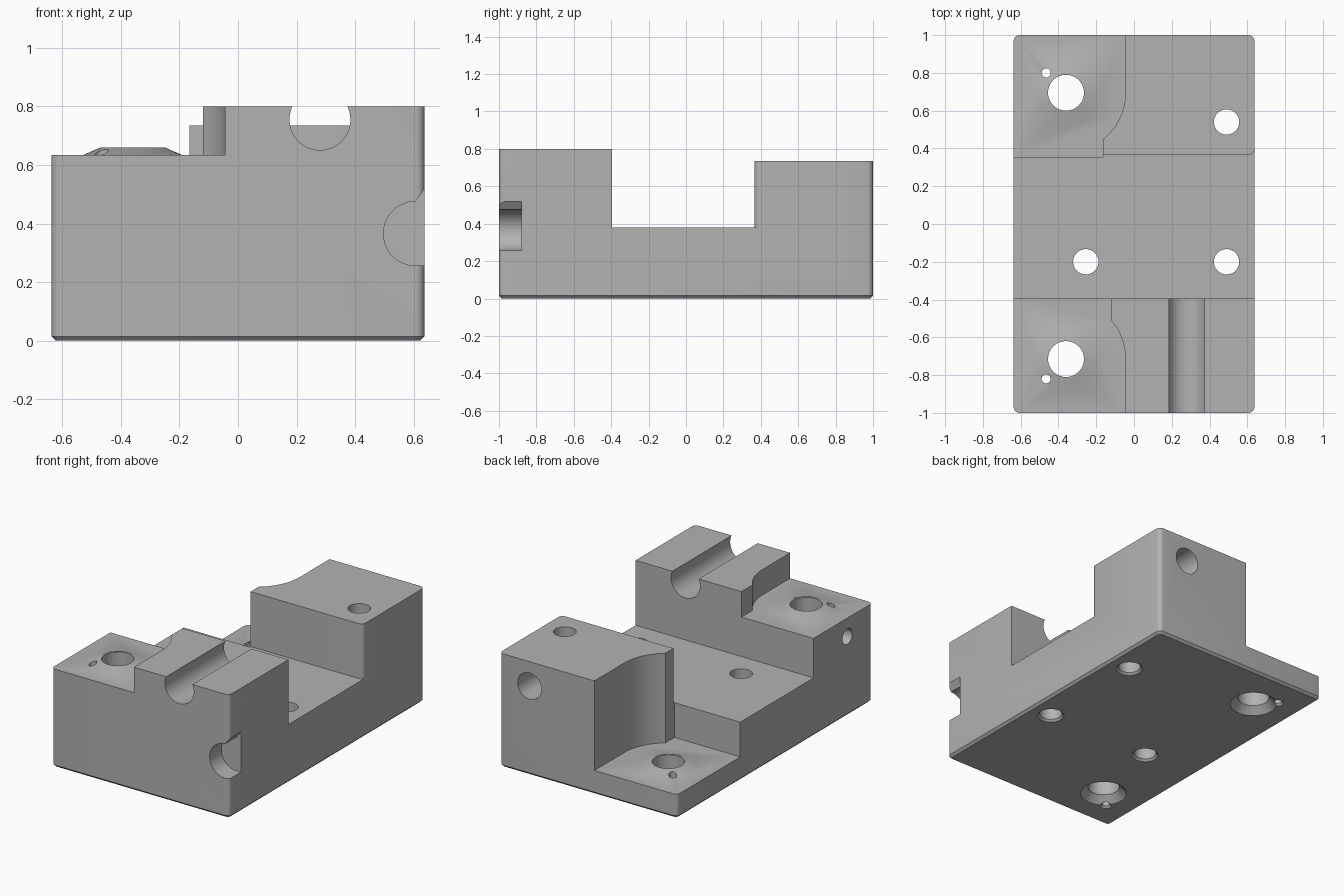
import bpy, bmesh
from math import cos, sin, radians
from mathutils import Vector

W = 0.637      # half width
L = 1.0        # half length

old = bpy.data.objects.get("Cube")
if old:
    bpy.data.objects.remove(old, do_unlink=True)

grey = bpy.data.materials.new("machined_grey")
grey.use_nodes = True
grey.diffuse_color = (0.45, 0.45, 0.45, 1)
grey.node_tree.nodes["Principled BSDF"].inputs["Base Color"].default_value = (0.45, 0.45, 0.45, 1)


def to_object(bm, name):
    bmesh.ops.recalc_face_normals(bm, faces=bm.faces)
    mesh = bpy.data.meshes.new(name)
    bm.to_mesh(mesh)
    bm.free()
    mesh.materials.append(grey)
    obj = bpy.data.objects.new(name, mesh)
    bpy.context.collection.objects.link(obj)
    return obj


def arc(cx, cy, r, start, end, steps):
    angles = [radians(start + (end - start) * i / steps) for i in range(steps + 1)]
    return [(cx + r * cos(a), cy + r * sin(a)) for a in angles]


def circle(cx, cy, r, sides=48):
    return arc(cx, cy, r, 0, 360, sides)[:-1]


def prism(name, points, axis, low, high):
    """Extrude a flat outline along one axis."""
    place = {"X": lambda p, d: (d, p[0], p[1]),
             "Y": lambda p, d: (p[0], d, p[1]),
             "Z": lambda p, d: (p[0], p[1], d)}[axis]
    bm = bmesh.new()
    face = bm.faces.new([bm.verts.new(place(p, low)) for p in points])
    new = bmesh.ops.extrude_face_region(bm, geom=[face])["geom"]
    shift = Vector(place((0, 0), high - low))
    bmesh.ops.translate(bm, vec=shift, verts=[v for v in new if isinstance(v, bmesh.types.BMVert)])
    return to_object(bm, name)


def cone(name, x, y, z, r_low, r_high, height):
    bm = bmesh.new()
    bmesh.ops.create_cone(bm, cap_ends=True, segments=48, radius1=r_low, radius2=r_high, depth=height)
    bmesh.ops.translate(bm, vec=(x, y, z + height / 2), verts=bm.verts)
    return to_object(bm, name)


# Main body: rounded vertical corners and a small chamfer under the base
R = 0.03
outline = []
for sx, sy, a in ((1, 1, 0), (-1, 1, 90), (-1, -1, 180), (1, -1, 270)):
    outline += arc(sx * (W - R), sy * (L - R), R, a, a + 90, 6)
body = prism("clamp_block", outline, "Z", 0, 0.8)
bm = bmesh.new()
bm.from_mesh(body.data)
rim = [e for e in bm.edges if all(v.co.z < 0.001 for v in e.verts)]
bmesh.ops.bevel(bm, geom=rim, offset=0.015, segments=1, affect="EDGES")
bm.to_mesh(body.data)
bm.free()


def combine(tool, operation="DIFFERENCE"):
    tool.hide_render = True
    mod = body.modifiers.new("cut", "BOOLEAN")
    mod.operation = operation
    mod.solver = "EXACT"
    mod.object = tool
    bpy.context.view_layer.objects.active = body
    bpy.ops.object.modifier_apply(modifier=mod.name)
    bpy.data.objects.remove(tool, do_unlink=True)


# Lower top of the back block
combine(prism("back_top_cut", [(-1, 0.3), (1, 0.3), (1, 1.1), (-1, 1.1)], "Z", 0.735, 1))

# Wide cross slot, leaving one rounded corner on the back block
slot = [(-1, 0.365), (-1, -0.395), (1, -0.395), (1, 0.395), (W, 0.395)]
slot += arc(W - R, 0.365 + R, R, 0, -90, 6)[1:]
combine(prism("slot_cut", slot, "Z", 0.38, 1))


# Corner pockets with a round relief about the bolt hole
def pocket(side, cy, sweep, inner, floor):
    pts = [(-0.045, side * 1.1)] + arc(-0.36, cy, 0.315, 0, -side * sweep, 12)
    pts += [(pts[-1][0], inner), (-1, inner), (-1, side * 1.1)]
    combine(prism("pocket_cut", pts, "Z", floor, 1))
    combine(cone("boss", -0.36, cy, floor - 0.012, 0.195, 0.11, 0.037), "UNION")


pocket(-1, -0.715, 40.4, -0.3, 0.635)
pocket(1, 0.695, 51.8, 0.355, 0.155)


# Vertical through holes, chamfered underneath
def drill(x, y, r, flare):
    combine(prism("drill", circle(x, y, r), "Z", -0.1, 1))
    combine(cone("countersink", x, y, -0.01, r + flare + 0.01, r - 0.01, flare + 0.02))


for x, y in ((-0.255, -0.2), (0.49, -0.2), (0.49, 0.54)):
    drill(x, y, 0.067, 0.013)
for side, y in ((-1, -0.715), (1, 0.695)):
    drill(-0.36, y, 0.095, 0.045)
    drill(-0.465, y + side * 0.105, 0.024, 0.012)

# Round groove along the top of the front block
combine(prism("groove_cut", circle(0.28, 0.755, 0.104), "Y", -1.1, -0.3))

# Round notch with a sloped lip on the front right edge
notch = arc(0.607, 0.366, 0.11, 90, 270, 24)
notch += [(0.75, 0.256), (0.75, 0.56), (0.667, 0.56)]
combine(prism("notch_cut", notch, "Y", -1.1, -0.88))

# Blind hole in the back face and cross hole in the side face
combine(prism("back_hole_cut", circle(0.42, 0.577, 0.085), "Y", 0.8, 1.1))
combine(prism("side_hole_cut", circle(-0.74, 0.515, 0.05, 32), "X", -0.8, -0.36))

# Smooth curved walls, keep machined edges crisp
bpy.ops.object.select_all(action="DESELECT")
body.select_set(True)
bpy.context.view_layer.objects.active = body
bpy.ops.object.shade_smooth_by_angle(angle=radians(30))
